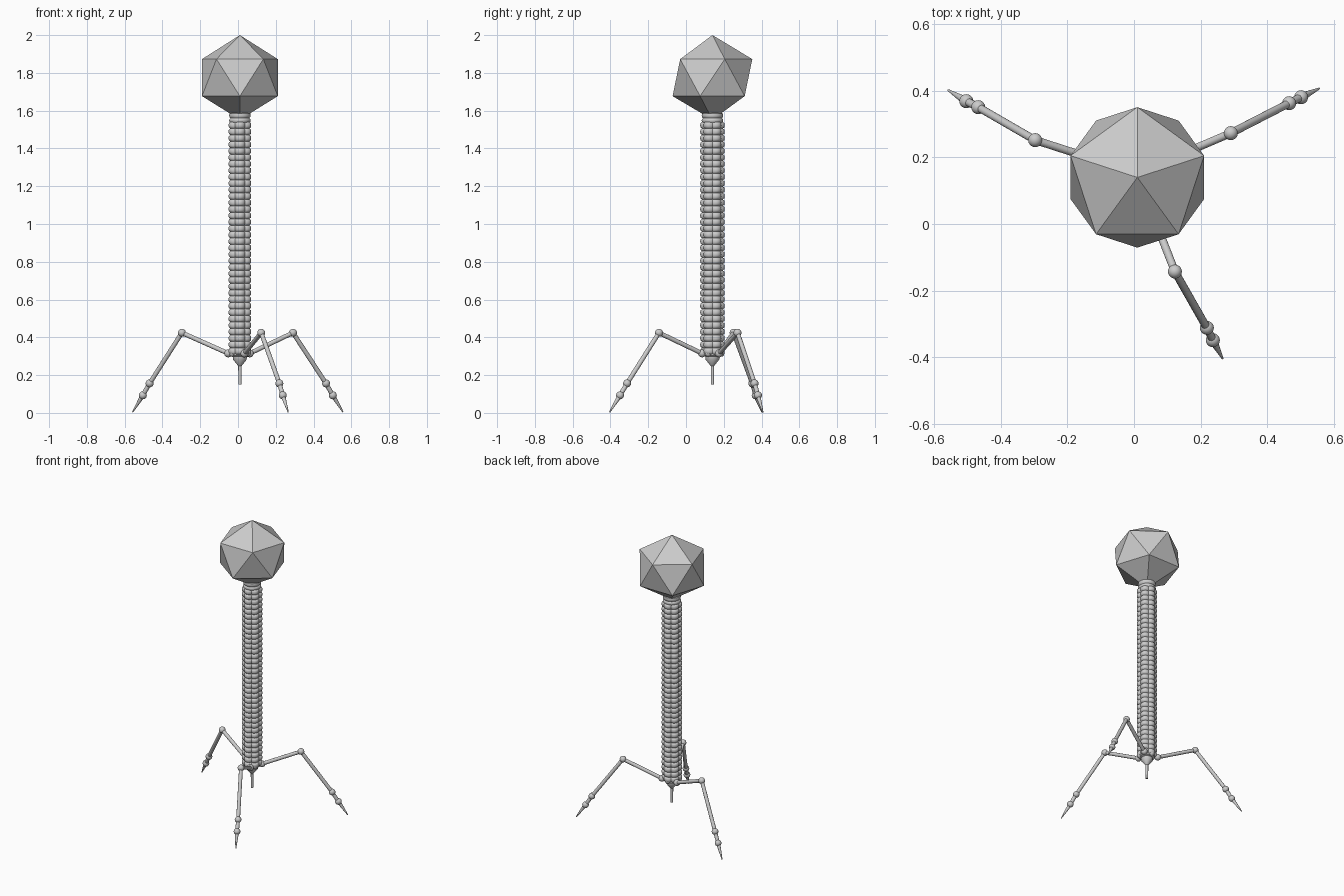
import bpy, bmesh
from math import sin, cos, pi, sqrt, radians
from mathutils import Vector

if "Cube" in bpy.data.objects:
    bpy.data.objects.remove(bpy.data.objects["Cube"])

CX, CY = 0.01, 0.14   # axis of the body


def make(name, bm, smooth=True):
    bmesh.ops.recalc_face_normals(bm, faces=bm.faces)
    me = bpy.data.meshes.new(name)
    bm.to_mesh(me)
    bm.free()
    ob = bpy.data.objects.new(name, me)
    bpy.context.collection.objects.link(ob)
    if smooth:
        bpy.ops.object.select_all(action='DESELECT')
        ob.select_set(True)
        bpy.context.view_layer.objects.active = ob
        bpy.ops.object.shade_smooth_by_angle(angle=radians(40))
    return ob


def lathe(name, profile, seg, shape=lambda a: 1.0):
    """Closed body around the axis; shape(angle) scales the radius."""
    bm = bmesh.new()
    rings = []
    for r, z in profile:
        rings.append([bm.verts.new((CX + r * shape(a) * cos(a), CY + r * shape(a) * sin(a), z))
                      for a in (2 * pi * i / seg for i in range(seg))])
    for lo, hi in zip(rings, rings[1:]):
        for i in range(seg):
            j = (i + 1) % seg
            bm.faces.new((lo[i], lo[j], hi[j], hi[i]))
    bm.faces.new(rings[0])
    bm.faces.new(rings[-1])
    return make(name, bm)


def rod(name, a, b, r1, r2):
    a, b = Vector(a), Vector(b)
    d = b - a
    bm = bmesh.new()
    bmesh.ops.create_cone(bm, cap_ends=True, segments=16, radius1=r1, radius2=r2, depth=d.length)
    bm.transform(d.to_track_quat('Z', 'Y').to_matrix().to_4x4())
    bmesh.ops.translate(bm, vec=(a + b) / 2, verts=bm.verts)
    make(name, bm)


def ball(name, p, r):
    bm = bmesh.new()
    bmesh.ops.create_uvsphere(bm, u_segments=20, v_segments=12, radius=r)
    bmesh.ops.translate(bm, vec=p, verts=bm.verts)
    make(name, bm)


# Faceted head: icosahedron from two staggered rings and two poles
bm = bmesh.new()
top = bm.verts.new((CX, CY, 2.0))
bot = bm.verts.new((CX, CY, 1.552))


def head_ring(z, start):
    return [bm.verts.new((CX + 0.211 * cos(start + i * 2 * pi / 5),
                          CY + 0.211 * sin(start + i * 2 * pi / 5), z)) for i in range(5)]


up = head_ring(1.873, pi / 2)
low = head_ring(1.677, pi / 2 + pi / 5)
for i in range(5):
    j = (i + 1) % 5
    bm.faces.new((top, up[i], up[j]))
    bm.faces.new((up[i], low[i], up[j]))
    bm.faces.new((up[j], low[i], low[j]))
    bm.faces.new((bot, low[j], low[i]))
make("head", bm, smooth=False)

# Neck collar
lathe("neck", [(0.045, 1.53), (0.055, 1.54), (0.057, 1.548), (0.055, 1.556), (0.05, 1.56),
               (0.055, 1.566), (0.057, 1.575), (0.055, 1.585), (0.04, 1.59)], 32)


# Ribbed sheath: stacked layers with six lobes
def lobes(a):
    t = (a + pi / 2 + pi / 6) % (pi / 3) - pi / 6
    c, r = 0.036, 0.029
    return (c * cos(t) + sqrt(r * r - (c * sin(t)) ** 2)) / (c + r)


N, Z0, Z1 = 36, 0.31, 1.54
H = (Z1 - Z0) / N
sheath = []
for k in range(N):
    for u in range(6):
        f = u / 6
        sheath.append((0.055 + 0.010 * sqrt(max(0, 1 - (2 * f - 1) ** 2)), Z0 + (k + f) * H))
sheath.append((0.055, Z1))
lathe("sheath", sheath, 48, lobes)

# Base cone and needle
lathe("base_cone", [(0.05, 0.325), (0.05, 0.303), (0.037, 0.298), (0.036, 0.282),
                    (0.012, 0.252), (0.009, 0.248)], 24)
rod("needle", (CX, CY, 0.26), (CX, CY, 0.15), 0.009, 0.008)

# Legs: hip, knee, two ankle beads, tip (x, y); heights are shared
heights = (0.315, 0.424, 0.156, 0.093, 0.004)
legs = {
    "right_leg": ((0.062, 0.175), (0.291, 0.273), (0.466, 0.363), (0.502, 0.381), (0.556, 0.407)),
    "left_leg": ((-0.052, 0.173), (-0.297, 0.252), (-0.468, 0.351), (-0.504, 0.369), (-0.558, 0.402)),
    "front_leg": ((0.034, 0.085), (0.123, -0.143), (0.219, -0.312), (0.237, -0.349), (0.266, -0.404)),
}
for name, path in legs.items():
    p = [Vector((x, y, z)) for (x, y), z in zip(path, heights)]
    for part, q in zip(("hip", "knee", "ankle", "lower_ankle"), p):
        ball(f"{name}_{part}", q, 0.021)
    rod(f"{name}_thigh", p[0], p[1], 0.012, 0.012)
    rod(f"{name}_shin", p[1], p[2], 0.012, 0.012)
    rod(f"{name}_link", p[2], p[3], 0.012, 0.012)
    rod(f"{name}_tip", p[3], p[4], 0.013, 0.003)

# Remaining knobs around the base
for i in range(3):
    a = radians(90 + 120 * i)
    ball(f"base_knob_{i + 1}", (CX + 0.045 * cos(a), CY + 0.045 * sin(a), 0.315), 0.018)
